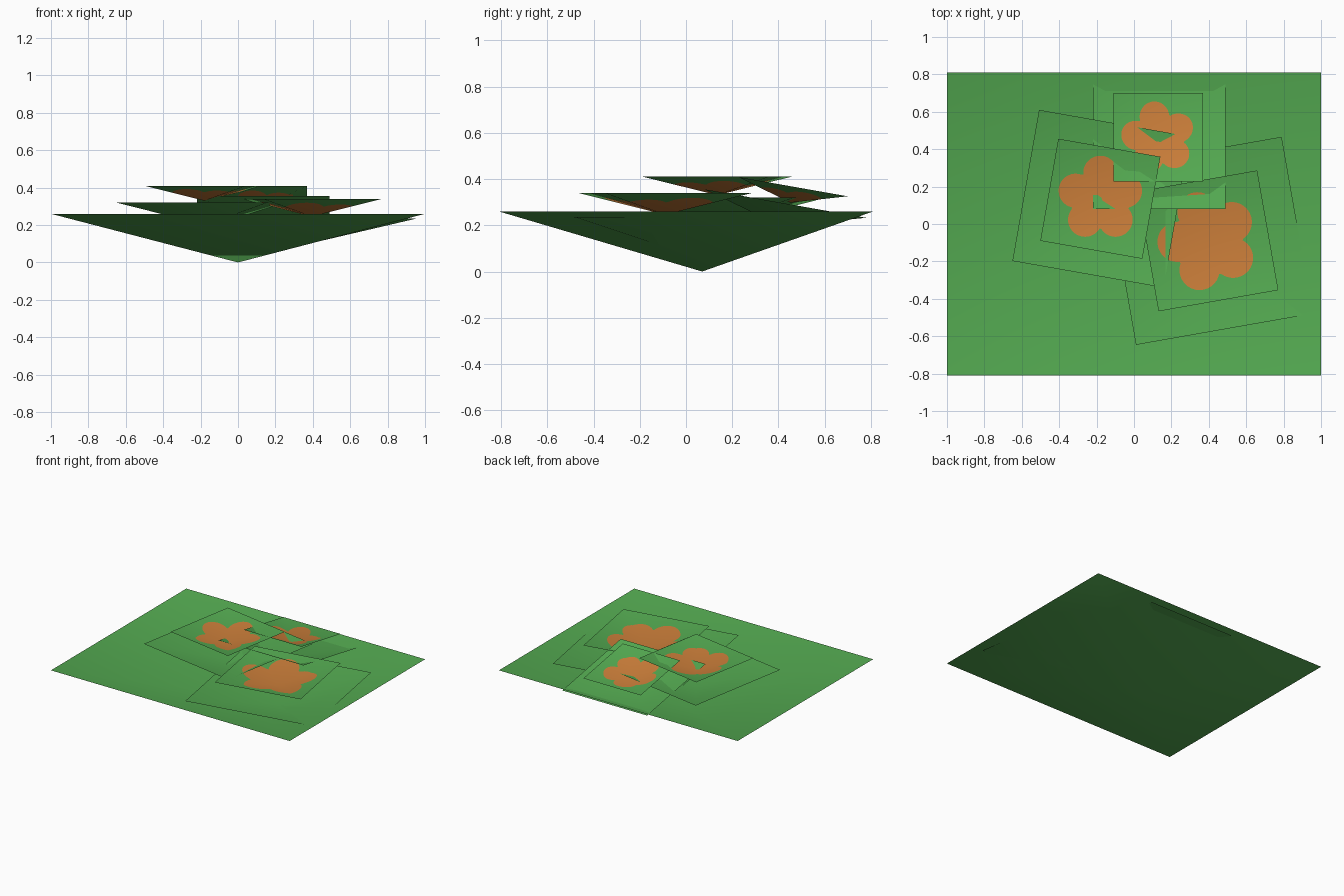
import bpy
import bmesh
from math import sin, cos, pi, radians, sqrt

old = bpy.data.objects.get("Cube")
if old:
    bpy.data.objects.remove(old, do_unlink=True)


def make_material(name, colour):
    mat = bpy.data.materials.new(name)
    mat.use_nodes = True
    mat.diffuse_color = (*colour, 1)
    bsdf = mat.node_tree.nodes["Principled BSDF"]
    bsdf.inputs["Base Color"].default_value = (*colour, 1)
    bsdf.inputs["Roughness"].default_value = 0.9
    return mat


GREEN = make_material("leaf green", (0.088, 0.40, 0.082))
ORANGE = make_material("petal orange", (0.60, 0.21, 0.042))


def add_object(name, bm, centre, turn, tilt):
    mesh = bpy.data.meshes.new(name)
    bm.to_mesh(mesh)
    bm.free()
    mesh.materials.append(GREEN)
    mesh.materials.append(ORANGE)
    obj = bpy.data.objects.new(name, mesh)
    obj.location = centre
    obj.rotation_euler = (radians(tilt), 0, radians(turn))
    bpy.context.collection.objects.link(obj)
    return obj


def leaf_sheet(name, centre, hx, hy, depth, turn=0, tilt=0, apex_y=0):
    """Rectangular sheet whose middle is pulled down to a point."""
    bm = bmesh.new()
    rim = [bm.verts.new((sx * hx, sy * hy, 0))
           for sx, sy in ((-1, -1), (1, -1), (1, 1), (-1, 1))]
    apex = bm.verts.new((0, apex_y, -depth))
    for i in range(4):
        bm.faces.new((rim[i], rim[(i + 1) % 4], apex)).smooth = True
    return add_object(name, bm, centre, turn, tilt)


def petal_radius(a):
    """Outline of five round petals, for a sheet of half width one."""
    step = 2 * pi / 5
    d = (a - radians(100) + step / 2) % step - step / 2
    reach, size = 0.50, 0.33
    return reach * cos(d) + sqrt(max(size ** 2 - (reach * sin(d)) ** 2, 0))


def flower_sheet(name, centre, half, depth, turn=0, tilt=0):
    """Square sunken sheet with the blossom cut into its faces."""
    bm = bmesh.new()
    apex = bm.verts.new((0, 0, -depth))
    count = 120
    inner, outer = [], []
    for i in range(count):
        a = 2 * pi * i / count
        edge = 1 / max(abs(cos(a)), abs(sin(a)))
        for ring, r in ((inner, petal_radius(a)), (outer, edge)):
            ring.append(bm.verts.new((half * r * cos(a), half * r * sin(a),
                                      depth * (r / edge - 1))))
    for i in range(count):
        j = (i + 1) % count
        petal = bm.faces.new((apex, inner[i], inner[j]))
        petal.material_index = 1
        leaf = bm.faces.new((inner[i], outer[i], outer[j], inner[j]))
        petal.smooth = leaf.smooth = True
    obj = add_object(name, bm, centre, turn, tilt)
    # Soft shading from the sunken middle to the corners
    k = depth / half ** 2 / 2
    normals = []
    for v in obj.data.vertices:
        n = (-k * v.co.x, -k * v.co.y, 1)
        length = sqrt(sum(c * c for c in n))
        normals.append([c / length for c in n])
    obj.data.normals_split_custom_set_from_vertices(normals)
    return obj


# Large base sheet
leaf_sheet("base_leaf", (0, 0, 0.26), 1, 0.81, 0.26, apex_y=0.07)

# Three pads, each a leaf with a blossom above it
leaf_sheet("right_pad_leaf", (-0.175, 0.135, 0.32), 0.41, 0.41, 0.12, turn=-10)
flower_sheet("right_pad_flower", (-0.18, 0.135, 0.41), 0.277, 0.08, turn=-10)

leaf_sheet("left_pad_leaf", (0.40, -0.09, 0.235), 0.48, 0.48, 0.13, turn=10)
flower_sheet("left_pad_flower", (0.395, -0.09, 0.34), 0.325, 0.094, turn=10)

leaf_sheet("back_pad_leaf", (0.135, 0.43, 0.294), 0.355, 0.355, 0.10, tilt=-10)
flower_sheet("back_pad_flower", (0.13, 0.463, 0.367), 0.24, 0.07, tilt=-10)
